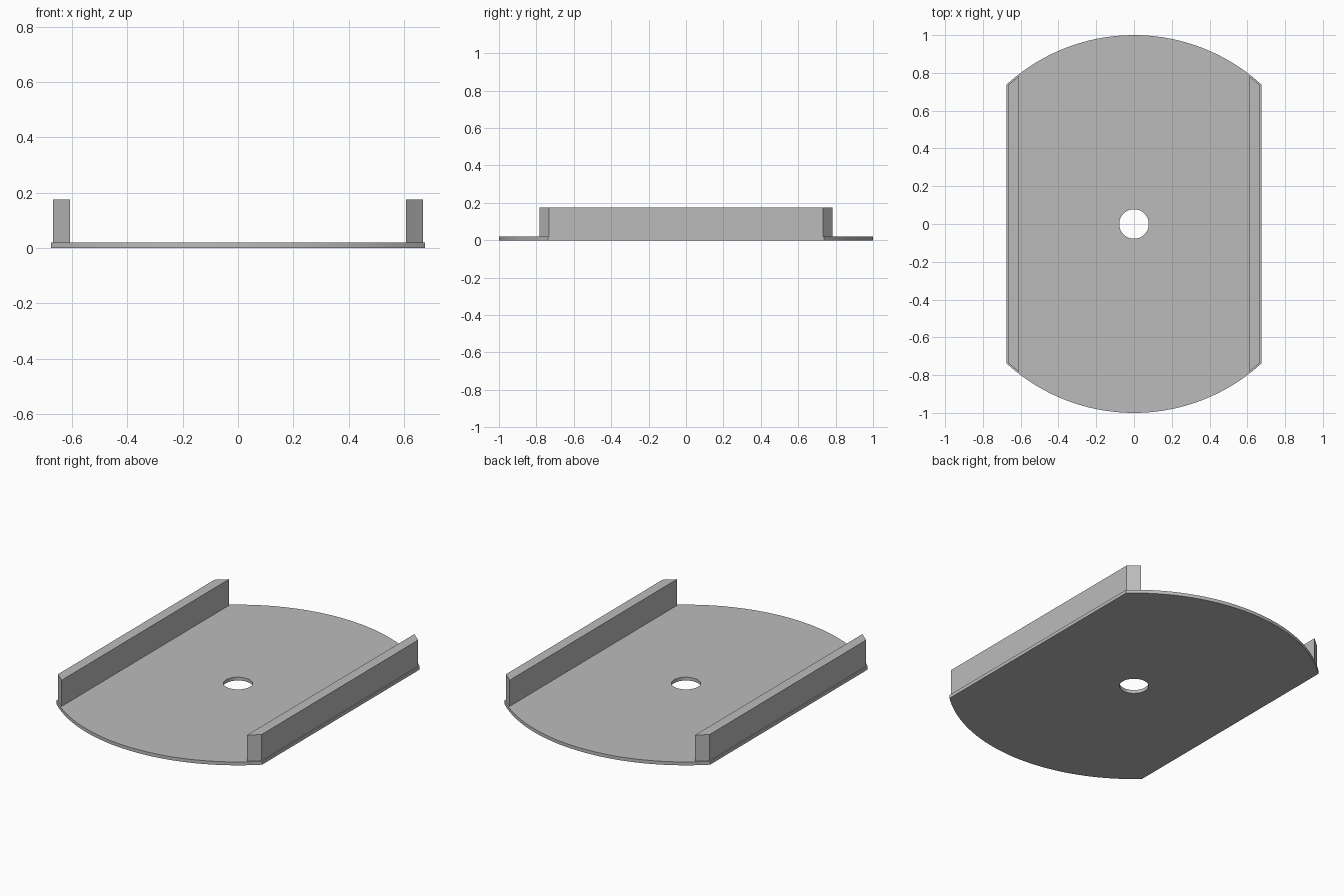
import bpy
import bmesh
from math import acos, cos, sin, pi, sqrt

RADIUS, HALF_WIDTH, THICKNESS = 1.0, 0.675, 0.02
HOLE_RADIUS = 0.078
RAIL_INNER, RAIL_OUTER, RAIL_TOP, RAIL_RADIUS = 0.608, 0.668, 0.175, 0.992

cube = bpy.data.objects.get("Cube")
if cube:
    bpy.data.objects.remove(cube)

grey = bpy.data.materials.new("plain grey")
grey.use_nodes = True
grey.diffuse_color = (0.5, 0.5, 0.5, 1)
grey.node_tree.nodes["Principled BSDF"].inputs["Base Color"].default_value = grey.diffuse_color


def finish(name, bm):
    bmesh.ops.recalc_face_normals(bm, faces=bm.faces)
    mesh = bpy.data.meshes.new(name)
    bm.to_mesh(mesh)
    bm.free()
    mesh.materials.append(grey)
    obj = bpy.data.objects.new(name, mesh)
    bpy.context.collection.objects.link(obj)
    return obj


def spread(start, end, steps):
    return [start + (end - start) * i / steps for i in range(steps)]


# Base plate: a disc with two straight sides and a round centre hole
corner = acos(HALF_WIDTH / RADIUS)
angles = (spread(corner, pi - corner, 48) + spread(pi - corner, pi + corner, 24)
          + spread(pi + corner, 2 * pi - corner, 48) + spread(-corner, corner, 24))
bm = bmesh.new()
rings = []
for a in angles:
    reach = min(RADIUS, HALF_WIDTH / max(abs(cos(a)), 0.001))
    section = [(HOLE_RADIUS, 0), (reach, 0), (reach, THICKNESS), (HOLE_RADIUS, THICKNESS)]
    rings.append([bm.verts.new((r * cos(a), r * sin(a), z)) for r, z in section])
for i, ring in enumerate(rings):
    following = rings[(i + 1) % len(rings)]
    for j in range(4):
        k = (j + 1) % 4
        bm.faces.new((ring[j], following[j], following[k], ring[k]))
plate = finish("base_plate", bm)
bpy.ops.object.select_all(action="DESELECT")
plate.select_set(True)
bpy.context.view_layer.objects.active = plate
bpy.ops.object.shade_smooth_by_angle()

# Upright rails along the straight sides, with ends cut to follow the disc
y_inner = sqrt(RAIL_RADIUS ** 2 - RAIL_INNER ** 2)
y_outer = sqrt(RAIL_RADIUS ** 2 - RAIL_OUTER ** 2)
for name, side in (("left_rail", 1), ("right_rail", -1)):
    bm = bmesh.new()
    outline = [(RAIL_INNER, -y_inner), (RAIL_OUTER, -y_outer),
               (RAIL_OUTER, y_outer), (RAIL_INNER, y_inner)]
    base = bm.faces.new([bm.verts.new((side * x, y, THICKNESS)) for x, y in outline])
    top = bmesh.ops.extrude_face_region(bm, geom=[base], use_keep_orig=True)["geom"]
    bmesh.ops.translate(bm, vec=(0, 0, RAIL_TOP - THICKNESS),
                        verts=[v for v in top if isinstance(v, bmesh.types.BMVert)])
    finish(name, bm)
